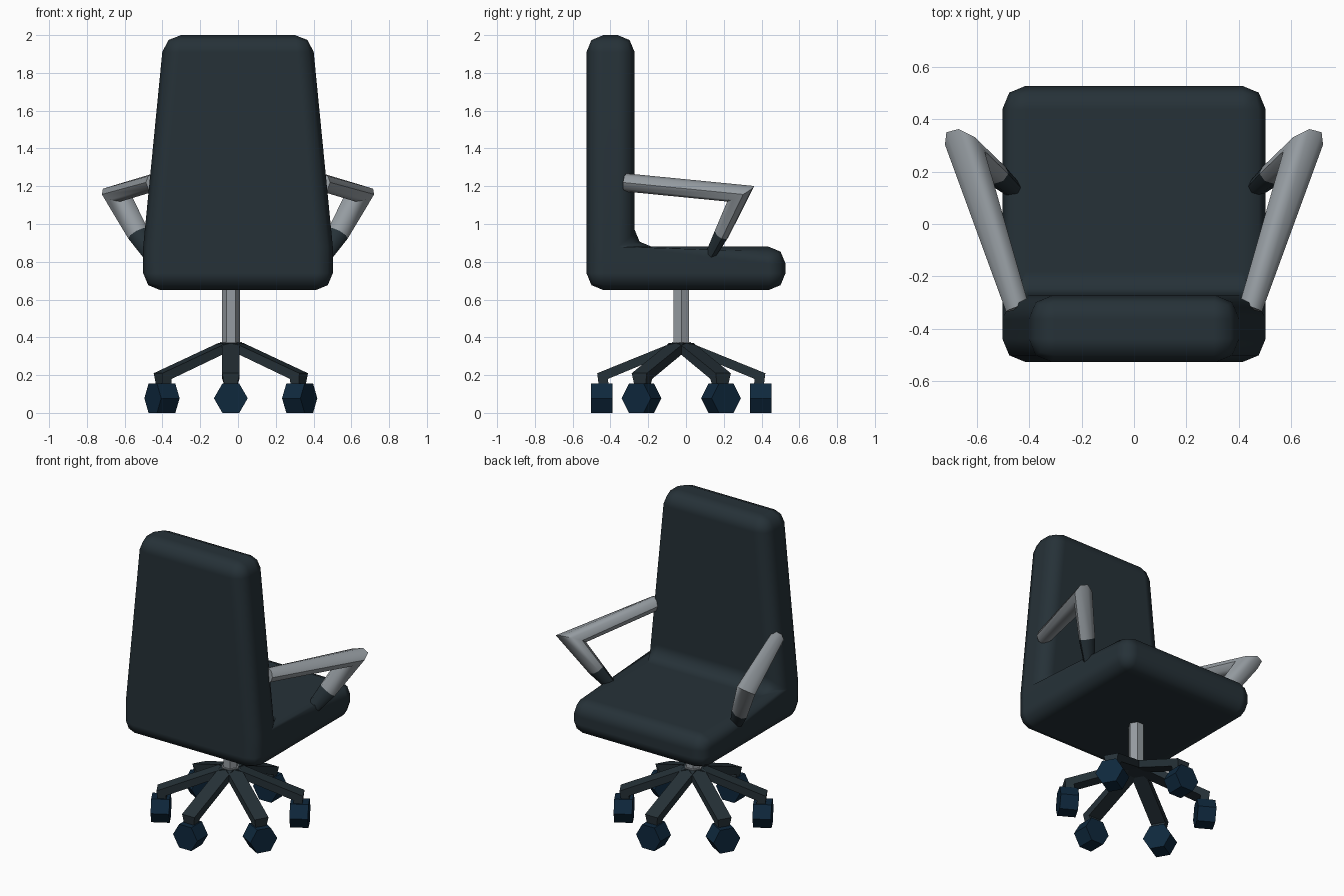
import bpy, bmesh, math
from mathutils import Vector, Matrix

if "Cube" in bpy.data.objects:
    bpy.data.objects.remove(bpy.data.objects["Cube"])


def material(name, rgb):
    m = bpy.data.materials.new(name)
    m.diffuse_color = (*rgb, 1)
    m.use_nodes = True
    m.node_tree.nodes["Principled BSDF"].inputs["Base Color"].default_value = m.diffuse_color
    return m


SLATE = material("dark slate", (0.019, 0.031, 0.039))
NAVY = material("navy", (0.0045, 0.021, 0.046))
METAL = material("grey metal", (0.30, 0.33, 0.355))


def make(name, verts, faces, mats, smooth=False):
    me = bpy.data.meshes.new(name)
    me.from_pydata([tuple(v) for v in verts], [], faces)
    for m in mats:
        me.materials.append(m)
    bm = bmesh.new()
    bm.from_mesh(me)
    bmesh.ops.recalc_face_normals(bm, faces=bm.faces)
    for f in bm.faces:
        f.smooth = smooth
    bm.to_mesh(me)
    bm.free()
    ob = bpy.data.objects.new(name, me)
    bpy.context.collection.objects.link(ob)
    return ob


def loft(rings):
    """Vertices and faces of a closed tube through equal-length rings."""
    n = len(rings[0])
    verts = [v for r in rings for v in r]
    faces = [(k * n + i, k * n + (i + 1) % n, (k + 1) * n + (i + 1) % n, (k + 1) * n + i)
             for k in range(len(rings) - 1) for i in range(n)]
    last = (len(rings) - 1) * n
    faces += [tuple(range(n)), tuple(range(last, last + n))]
    return verts, faces


def hex_ring(r, z):
    return [Vector((r * math.cos(i * math.pi / 3), r * math.sin(i * math.pi / 3), z)) for i in range(6)]


# Seat and backrest: one L-shaped cushion, tapered to the top, with rounded edges
profile = [(-0.527, 0.65, 0.502), (0.527, 0.65, 0.502), (0.527, 0.88, 0.502), (-0.272, 0.88, 0.502),
           (-0.272, 2.0, 0.392), (-0.527, 2.0, 0.392), (-0.527, 0.88, 0.502)]
n = len(profile)
verts = [(s * w, y, z) for s in (-1, 1) for y, z, w in profile]
faces = [(i, (i + 1) % n, n + (i + 1) % n, n + i) for i in range(n)]
for o in (0, n):
    faces += [(o, o + 1, o + 2, o + 3, o + 6), (o + 3, o + 4, o + 5, o + 6)]
cushion = make("seat_and_backrest", verts, faces, [SLATE], True)
bev = cushion.modifiers.new("rounding", 'BEVEL')
bev.width = 0.09
bev.segments = 2
bev.limit_method = 'ANGLE'
bev.angle_limit = math.radians(30)
bev.harden_normals = True


# Armrests: tapered oval tube with a mitred elbow and a dark lower end
def project(p, d, origin, normal):
    return p + d * ((origin - p).dot(normal) / d.dot(normal))


def armrest(side):
    A, B = Vector((0.445, -0.32, 1.22)), Vector((0.645, 0.29, 1.16))
    C, D = Vector((0.53, 0.19, 0.95)), Vector((0.46, 0.13, 0.835))
    d1, d2 = (B - A).normalized(), (C - B).normalized()
    across = d1.cross(Vector((0, 0, 1))).normalized()
    up = across.cross(d1)

    def oval(c, w, h):
        return [c + across * (w * math.cos(t)) + up * (h * math.sin(t))
                for t in [i * math.pi / 4 for i in range(8)]]

    ring_a = oval(A, 0.045, 0.048)
    mitre = (d1 + d2).normalized()
    ring_b = [project(p, d1, B, mitre) for p in oval(B, 0.068, 0.048)]
    flat = [project(p, d2, B, d2) - B for p in ring_b]
    ring_c = [C + v * 0.85 for v in flat]
    ring_d = [D + v * 0.6 for v in flat]
    verts, faces = loft([ring_a, ring_b, ring_c, ring_d])
    verts = [Vector((v.x * side, v.y, v.z)) for v in verts]
    ob = make("armrest_" + ("right" if side > 0 else "left"), verts, faces, [METAL, SLATE], True)
    for f in ob.data.polygons:
        f.material_index = 1 if f.center.z < 0.94 else 0
    bpy.context.view_layer.objects.active = ob
    ob.select_set(True)
    bpy.ops.object.shade_smooth_by_angle(angle=math.radians(50))
    ob.select_set(False)


for s in (-1, 1):
    armrest(s)

# Gas column with a small collar, slightly off centre
hub = Vector((-0.038, -0.025, 0))
column = make("column", *loft([hex_ring(0.058, 0.355), hex_ring(0.058, 0.375),
                               hex_ring(0.048, 0.376), hex_ring(0.048, 0.68)]), [METAL])
column.location = hub

# Six-spoke base with a hexagonal caster under each spoke
leg_profile = [(0, 0.37, 0.046), (0.05, 0.37, 0.046), (0.445, 0.21, 0.046), (0.437, 0.145, 0.034),
               (0.385, 0.145, 0.034), (0.388, 0.18, 0.046), (0.05, 0.32, 0.046), (0, 0.32, 0.046)]
for k in range(6):
    turn = Matrix.Translation(hub) @ Matrix.Rotation(math.radians(30 + 60 * k), 4, 'Z')
    rings = [[Vector((r, s * w, z)) for r, z, w in leg_profile] for s in (-1, 1)]
    leg = make(f"base_leg_{k + 1}", *loft(rings), [SLATE])
    leg.matrix_world = turn
    wheel_rings = [[Vector((r, p.x, p.y + 0.0775)) for p in hex_ring(0.0895, 0)] for r in (0.365, 0.477)]
    wheel = make(f"caster_{k + 1}", *loft(wheel_rings), [NAVY])
    wheel.matrix_world = turn
